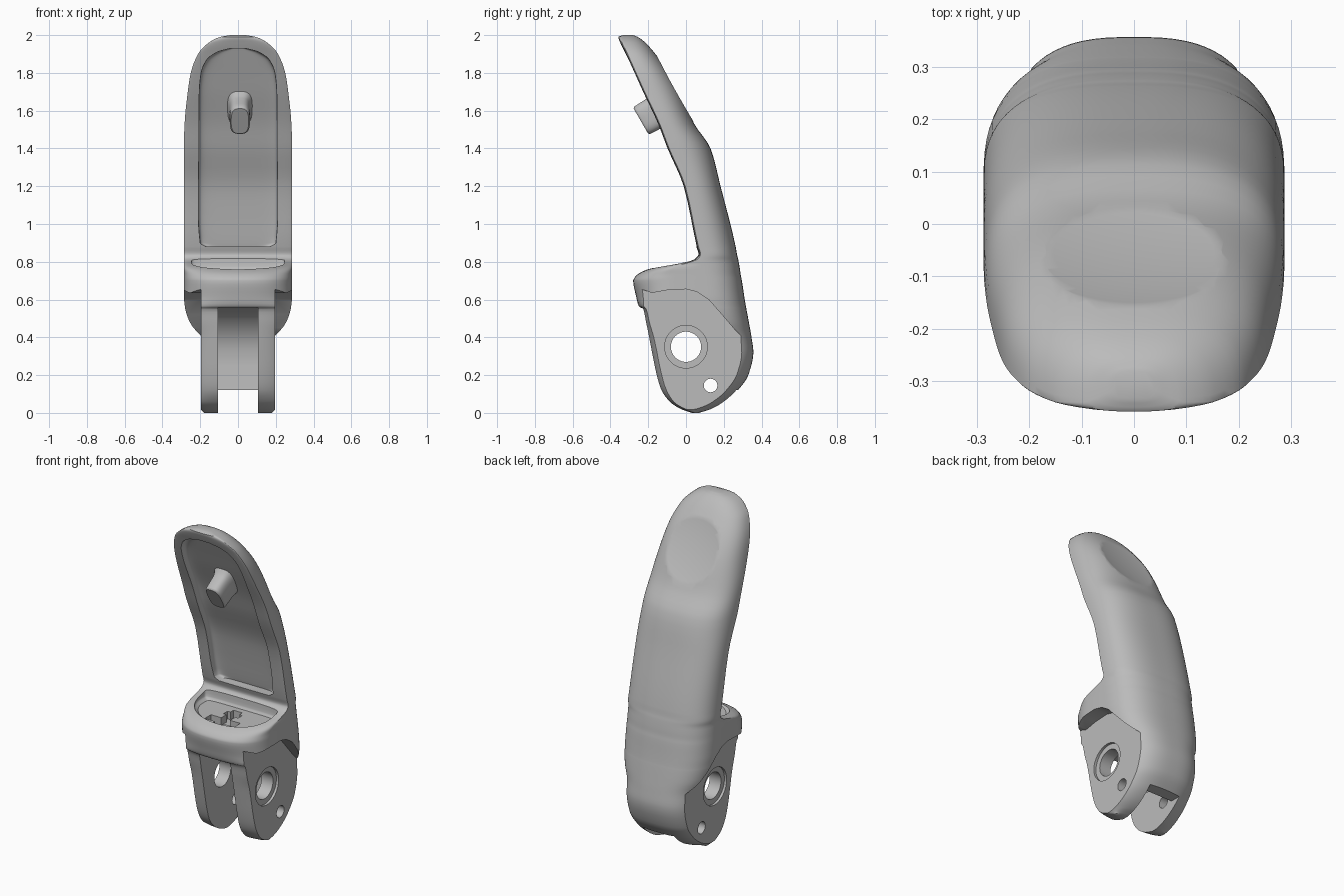
import bpy, bmesh, math
from mathutils import Vector

cube = bpy.data.objects.get("Cube")
if cube:
    bpy.data.objects.remove(cube, do_unlink=True)

grey = bpy.data.materials.new("plain_grey")
grey.use_nodes = True
grey.diffuse_color = (0.5, 0.5, 0.5, 1)
grey.node_tree.nodes["Principled BSDF"].inputs["Base Color"].default_value = (0.5, 0.5, 0.5, 1)


def make(name, bm):
    bmesh.ops.recalc_face_normals(bm, faces=bm.faces)
    mesh = bpy.data.meshes.new(name)
    bm.to_mesh(mesh)
    bm.free()
    mesh.materials.append(grey)
    ob = bpy.data.objects.new(name, mesh)
    bpy.context.collection.objects.link(ob)
    return ob


def smooth_rows(rows, steps):
    """Monotone cubic interpolation of every column against the first one."""
    def slope(i, k):
        def d(j):
            return (rows[j + 1][k] - rows[j][k]) / (rows[j + 1][0] - rows[j][0])
        if i == 0:
            return d(0)
        if i == len(rows) - 1:
            return d(i - 1)
        a, b = d(i - 1), d(i)
        return 2 * a * b / (a + b) if a * b > 0 else 0
    out = []
    for i in range(len(rows) - 1):
        h = rows[i + 1][0] - rows[i][0]
        for s in range(steps):
            t = s / steps
            row = [rows[i][0] + h * t]
            for k in range(1, len(rows[0])):
                p, q = rows[i][k], rows[i + 1][k]
                m, n = slope(i, k) * h, slope(i + 1, k) * h
                row.append((2*t**3 - 3*t*t + 1)*p + (t**3 - 2*t*t + t)*m
                           + (3*t*t - 2*t**3)*q + (t**3 - t*t)*n)
            out.append(row)
    return out + [list(rows[-1])]


def loft(name, rows, back_depth, front_pow=2.5, back_pow=2.7, steps=4, seg=72):
    """Rows are height, front y, depth of front rounding, back y, half width."""
    bm = bmesh.new()
    rings = []
    for z, front, front_depth, back, w in smooth_rows(rows, steps):
        front_mid = front + front_depth
        back_mid = max(front_mid, back - back_depth)
        ring = []
        for i in range(seg):
            a = 2 * math.pi * (i + 0.5) / seg
            c, s = math.cos(a), math.sin(a)
            p = 2 / (back_pow if s > 0 else front_pow)
            x = math.copysign(abs(c) ** p, c) * w
            if s > 0:
                y = back_mid + s ** p * (back - back_mid)
            else:
                y = front_mid - abs(s) ** p * front_depth
            ring.append(bm.verts.new((x, y, z)))
        rings.append(ring)
    for a, b in zip(rings, rings[1:]):
        for i in range(seg):
            j = (i + 1) % seg
            bm.faces.new((a[i], a[j], b[j], b[i]))
    bm.faces.new(rings[0])
    bm.faces.new(rings[-1])
    return make(name, bm)


def side_prism(name, outline, x0, x1):
    """Extrude a (y, z) outline along x."""
    bm = bmesh.new()
    face = bm.faces.new([bm.verts.new((x0, y, z)) for y, z in outline])
    ext = bmesh.ops.extrude_face_region(bm, geom=[face])
    new = [v for v in ext["geom"] if isinstance(v, bmesh.types.BMVert)]
    bmesh.ops.translate(bm, verts=new, vec=(x1 - x0, 0, 0))
    return make(name, bm)


def disc(y, z, r, n=48):
    return [(y + r * math.cos(2 * math.pi * i / n), z + r * math.sin(2 * math.pi * i / n))
            for i in range(n)]


def box(name, x0, x1, y0, y1, z0, z1):
    return side_prism(name, [(y0, z0), (y1, z0), (y1, z1), (y0, z1)], x0, x1)


def combine(target, tool, operation="DIFFERENCE"):
    mod = target.modifiers.new("cut", "BOOLEAN")
    mod.operation = operation
    mod.solver = "EXACT"
    mod.object = tool
    bpy.ops.object.select_all(action="DESELECT")
    bpy.context.view_layer.objects.active = target
    target.select_set(True)
    bpy.ops.object.modifier_apply(modifier=mod.name)
    bpy.data.objects.remove(tool, do_unlink=True)


# Main body: hinge base, ledge and curved fingertip in one loft
W = 0.287
body = loft("finger_body", [
    (0, .03, .02, .07, .178), (.02, -.03, .04, .14, .2), (.06, -.09, .07, .21, .235),
    (.12, -.135, .1, .275, .24), (.2, -.16, .1, .33, .24), (.32, -.185, .1, .357, .24),
    (.4, -.2, .1, .347, .245), (.48, -.215, .1, .333, .272), (.55, -.23, .1, .32, .283),
    (.565, -.25, .14, .317, .284), (.62, -.265, .21, .308, W), (.7, -.28, .24, .296, W),
    (.73, -.26, .22, .29, W),
    (.765, -.19, .13, .285, W), (.815, .045, .02, .276, W), (.84, .066, .012, .27, W),
    (.88, .055, .012, .263, W), (1.2, -.015, .012, .183, W), (1.4, -.1, .012, .13, W),
    (1.53, -.15, .012, .044, .283), (1.7, -.23, .012, -.03, .266),
    (1.8, -.275, .012, -.088, .25), (1.9, -.32, .012, -.162, .212),
    (1.96, -.348, .012, -.215, .155), (1.99, -.358, .02, -.255, .095),
    (2, -.335, .02, -.28, .04)], .22)

# Shallow pad recess in the front of the fingertip
F = [(.88, .055, .17), (.9, .05, .2), (1.05, .02, .21), (1.2, -.015, .21), (1.4, -.1, .207),
     (1.53, -.15, .207), (1.7, -.23, .205), (1.8, -.275, .195), (1.87, -.307, .165),
     (1.91, -.325, .11), (1.93, -.334, .04)]
combine(body, loft("pad_cutter", [(z, f - .2, .18, f + .058, w) for z, f, w in F],
                   .07, front_pow=12, back_pow=7))

# Broad, shallow fingernail scoop on the back
bm = bmesh.new()
bmesh.ops.create_uvsphere(bm, u_segments=96, v_segments=48, radius=1)
nail = make("nail_cutter", bm)
nail.scale = (.4, .4, .1)
nail.location = Vector((0, -.04, 1.71)) + Vector((0, .87, .5)) * .075
nail.rotation_euler.x = math.radians(-60)
bpy.context.view_layer.update()
combine(body, nail)

# Hinge cheeks: trim both sides under an arched shoulder
arch = [(-.4, .68), (-.25, .66), (-.18, .635), (-.1, .65), (0, .655), (.06, .64), (.12, .6),
        (.19, .52), (.25, .45), (.29, .41), (.34, .395), (.5, .39), (.5, -.1), (-.4, -.1)]
for side in (-1, 1):
    combine(body, side_prism("cheek_cutter", arch, side * .197, side * .5))

# Slot between the cheeks, leaving a web at the back
slot = [(-.5, .55), (-.1, .56), (.04, .55), (.12, .5), (.18, .42), (.21, .34), (.21, .25),
        (.2, .12), (.6, .12), (.6, -.2), (-.5, -.2)]
combine(body, side_prism("slot_cutter", slot, -.105, .105))

# Pivot bore with counterbores, and the small pin hole
combine(body, side_prism("pivot_cutter", disc(0, .35, .08), -.4, .4))
combine(body, side_prism("pin_cutter", disc(.13, .145, .036, 32), -.4, .4))
for side in (-1, 1):
    combine(body, side_prism("ring_cutter", disc(0, .35, .113), side * .182, side * .22))

# Half-moon dish in the ledge, with a branched keyway
combine(body, loft("dish_cutter", [(.757, -.2, .19, .035, .225), (.775, -.215, .2, .045, .245),
                                   (.85, -.215, .2, .05, .25)], .04, 2.1, 6))
for x0, x1, y0, y1 in ((-.03, .03, -.2, 0), (-.1, .1, -.18, -.12), (-.05, .05, -.07, -.03)):
    combine(body, box("keyway_cutter", x0, x1, y0, y1, .71, .9))

# Rounded peg in the pad recess
peg = loft("pad_peg", [(0, -.11, .1, .12, .085), (.04, -.095, .09, .1, .066),
                       (.075, -.088, .08, .088, .056), (.16, -.084, .08, .084, .053),
                       (.17, -.076, .073, .076, .046)], .1, 3, 3, 3, 48)
peg.location = (.01, -.092, 1.63)
peg.rotation_euler.x = math.radians(120)
bpy.context.view_layer.update()
combine(body, peg, "UNION")

bpy.ops.object.select_all(action="DESELECT")
body.select_set(True)
bpy.context.view_layer.objects.active = body
bpy.ops.object.shade_smooth_by_angle(angle=math.radians(32))
